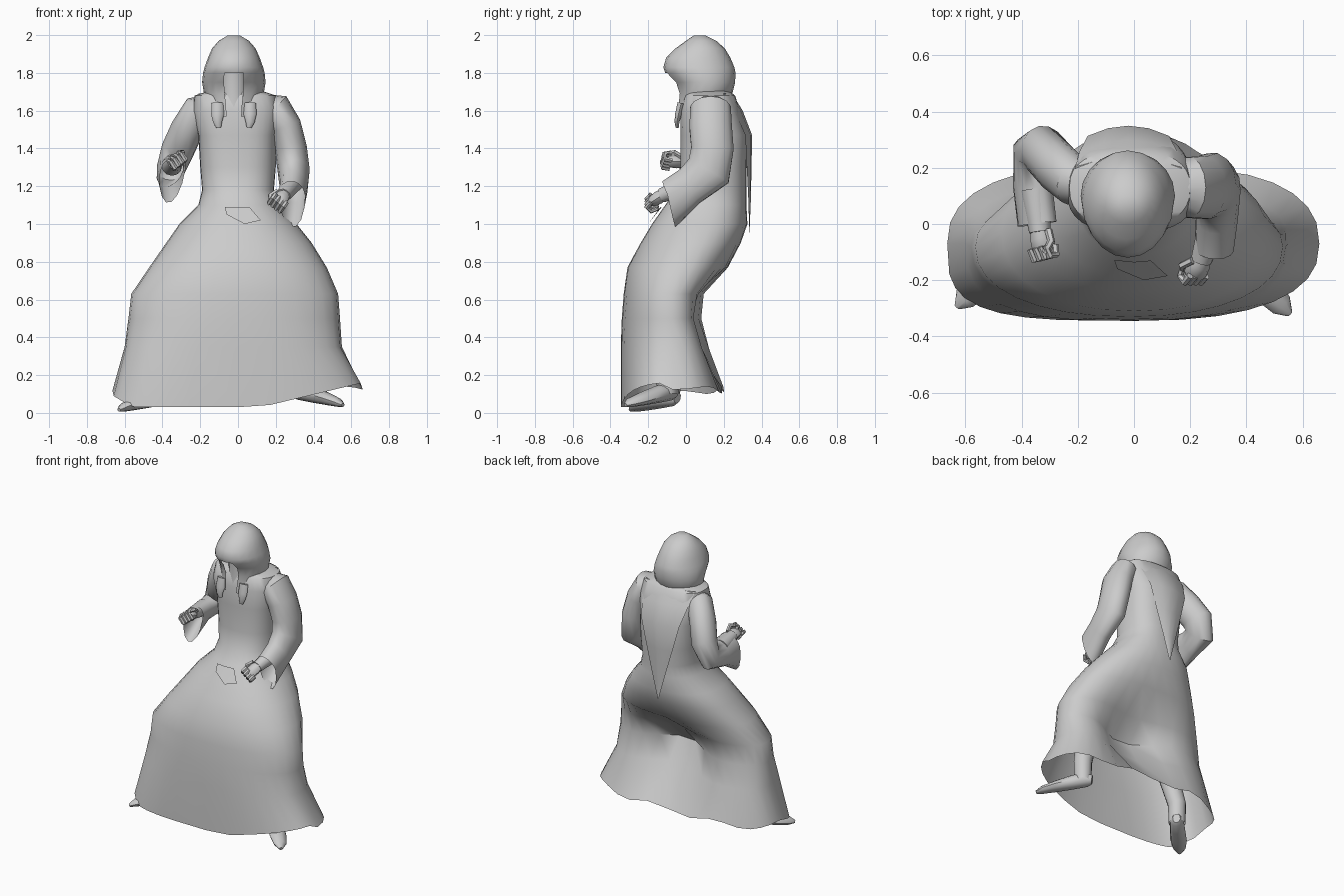
import bpy, bmesh, math
from mathutils import Vector as V

cube = bpy.data.objects.get("Cube")
if cube:
    bpy.data.objects.remove(cube, do_unlink=True)

cloth = bpy.data.materials.new("plain grey")
cloth.use_nodes = True
GREY = (0.6, 0.6, 0.6, 1)
cloth.diffuse_color = GREY
cloth.node_tree.nodes["Principled BSDF"].inputs["Base Color"].default_value = GREY


def finish(name, bm):
    bmesh.ops.recalc_face_normals(bm, faces=bm.faces)
    mesh = bpy.data.meshes.new(name)
    bm.to_mesh(mesh)
    bm.free()
    mesh.materials.append(cloth)
    obj = bpy.data.objects.new(name, mesh)
    bpy.context.collection.objects.link(obj)
    bpy.ops.object.select_all(action="DESELECT")
    obj.select_set(True)
    bpy.context.view_layer.objects.active = obj
    bpy.ops.object.shade_smooth_by_angle(angle=math.radians(45))
    return obj


def loft(name, rings, start=True, end=True, skip=None, closed=True):
    """Skin a list of point rows; skip(face centre) leaves holes."""
    bm = bmesh.new()
    rows = [[bm.verts.new(p) for p in r] for r in rings]
    n = len(rows[0])
    for a, b in zip(rows, rows[1:]):
        for i in range(n if closed else n - 1):
            j = (i + 1) % n
            quad = (a[i], a[j], b[j], b[i])
            if not (skip and skip(sum((v.co for v in quad), V()) / 4)):
                bm.faces.new(quad)
    if start:
        bm.faces.new(rows[0])
    if end:
        bm.faces.new(rows[-1])
    return finish(name, bm)


def tube(name, path, n=12, start=True, end=True):
    """Tube through (point, half width, half height) stations."""
    pts = [V(p[0]) for p in path]
    rings, side = [], V((1, 0, 0))
    for k, (p, w, h) in enumerate(path):
        d = (pts[min(k + 1, len(pts) - 1)] - pts[max(k - 1, 0)]).normalized()
        side = (side - d * side.dot(d)).normalized()
        up = side.cross(d)
        rings.append([pts[k] + side * w * math.cos(t) + up * h * math.sin(t)
                      for t in (2 * math.pi * i / n for i in range(n))])
    return loft(name, rings, start, end)


def power(v, e):
    return math.copysign(abs(v) ** e, v)


def section(z, xl, xr, yf, yb, yc, dip=0, e=0.9, skew=0, n=32):
    """Horizontal outline; dip hollows the back, skew squares the front right."""
    out = []
    for i in range(n):
        t = 2 * math.pi * i / n
        c, s = math.cos(t), math.sin(t)
        k = e - skew if c < 0 and s < 0 else e
        c, s = power(c, k), power(s, k)
        x = (xl + xr) / 2 + (xr - xl) / 2 * c
        y = yc + s * ((yb - yc) if s > 0 else (yc - yf))
        if s > 0:
            y -= dip * math.exp(-((x - .05) / 0.25) ** 2)
        out.append((x, y, z))
    return out


# Hem: uneven, raised at the sides and the back
def hem_height(p):
    x, y, z = p
    if y < -.12:
        z += max(0, x - .12) * .24 + max(0, -x - .56) * .6
    else:
        z += .09 + .02 * math.sin(x * 14)
    return x, y, z


# Robe: torso flowing into the wide skirt, open at the hem
robe = [
    section(1.71, -.14, .11, .01, .22, .12),
    section(1.68, -.23, .20, -.01, .26, .13, e=.8),
    section(1.60, -.24, .22, -.03, .285, .13, e=.75),
    section(1.47, -.21, .20, -.03, .325, .14, e=.75),
    section(1.30, -.20, .20, -.03, .32, .14, e=.8),
    section(1.18, -.19, .19, -.05, .32, .13, e=.85),
    section(1.10, -.21, .22, -.11, .32, .11),
    section(1.00, -.31, .31, -.18, .325, .07),
    section(.90, -.38, .39, -.24, .29, .03),
    section(.77, -.47, .47, -.31, .24, -.03, .02),
    section(.63, -.565, .53, -.33, .13, -.08, .09),
    section(.50, -.58, .54, -.34, .13, -.08, .22),
    section(.35, -.60, .55, -.345, .16, -.07, .18, .8, .1),
    [hem_height(p) for p in section(.03, -.665, .66, -.345, .22, -.07, .03, .82, .25)],
]
loft("robe", robe, end=False)

# Long pointed panel hanging down the back
panel = [[(-.02 + w * f, y - .05 * f * f * w / .2, z) for f in (-1, -.5, 0, .5, 1)]
         for z, w, y in [(1.69, .19, .245), (1.60, .175, .30), (1.47, .145, .35),
                         (1.30, .10, .347), (1.12, .05, .343), (.95, .004, .336)]]
loft("back_panel", panel, start=False, end=False, closed=False)

# Small pointed flap at the front of the waist
flap = [[(-.07, -.128, 1.09), (.0, -.135, 1.09), (.06, -.13, 1.09)],
        [(-.06, -.160, 1.05), (.035, -.20, 1.0), (.12, -.185, 1.02)]]
loft("front_flap", flap, start=False, end=False, closed=False)

# Hood narrowing to the jaw, with a slot for the face
hood = [section(z, -w - .022, w - .022, f, b, (f + b) / 2, e=1, n=20)
        for z, w, f, b in [(1.57, .125, -.05, .17), (1.63, .135, -.045, .20), (1.69, .158, -.04, .245),
                           (1.75, .168, -.06, .26), (1.80, .163, -.11, .262), (1.83, .155, -.12, .256),
                           (1.88, .137, -.105, .235), (1.93, .115, -.055, .205),
                           (1.97, .08, 0, .16), (1.997, .035, .04, .105)]]


def face_slot(c):
    return c.y < .02 and c.z < 1.81 and abs(c.x + .022) < .04


loft("hood", hood, start=False, skip=face_slot)
tube("neck", [((-.022, .06, 1.58), .09, .09), ((-.022, .06, 1.70), .075, .075),
              ((-.022, .05, 1.84), .07, .08)])
tube("collar", [((-.08, -.03, 1.615), .012, .015), ((.035, -.03, 1.615), .012, .015)], n=6)
for side, name in ((-1, "right"), (1, "left")):
    tube(name + "_hood_tip", [((-.022 + side * .085, -.025, 1.64), .032, .02),
                              ((-.022 + side * .086, -.04, 1.58), .034, .018),
                              ((-.022 + side * .086, -.048, 1.54), .024, .013),
                              ((-.022 + side * .08, -.046, 1.51), .013, .008)], n=8)


# Sleeves: bell shaped, drooping to a point below the wrist
def sleeve(name, path, droop):
    obj = tube(name, path, n=14, end=False)
    verts = obj.data.vertices[-14:]
    mid = sum((v.co for v in verts), V()) / 14
    for v in verts:
        if v.co.z < mid.z - .02:
            v.co.z -= droop * (mid.z - v.co.z) / path[-1][2]


sleeve("right_sleeve", [((-.15, .13, 1.62), .06, .06), ((-.21, .15, 1.60), .085, .09),
                        ((-.27, .20, 1.50), .085, .10), ((-.32, .255, 1.39), .085, .10),
                        ((-.35, .24, 1.30), .075, .10), ((-.36, .13, 1.28), .062, .09),
                        ((-.345, .0, 1.285), .06, .09)], .10)
sleeve("left_sleeve", [((.13, .13, 1.63), .06, .06), ((.195, .13, 1.61), .09, .11),
                       ((.25, .13, 1.52), .085, .115), ((.28, .14, 1.40), .085, .115),
                       ((.295, .12, 1.28), .085, .125), ((.295, .02, 1.20), .075, .105),
                       ((.285, -.09, 1.15), .07, .085)], .10)


# Forearms and closed fists
def hand(name, elbow, wrist, ahead, across):
    w, d = V(wrist), V(ahead).normalized()
    s = V(across)
    s = (s - d * s.dot(d)).normalized()
    u = s.cross(d)
    tube(name + "_forearm", [(elbow, .055, .055), (w, .038, .038)])
    tube(name + "_palm", [(w - d * .02, .03, .03), (w + d * .02, .04, .035),
                          (w + d * .06, .042, .03), (w + d * .075, .03, .02)], n=8)
    for k in range(4):
        b = w + s * (.024 * (k - 1.5)) + d * .055
        tube(f"{name}_finger_{k}", [(b + u * .02, .013, .013), (b + d * .035 + u * .012, .014, .014),
                                    (b + d * .035 - u * .025, .013, .013),
                                    (b - d * .005 - u * .035, .01, .01)], n=6)
    b = w + s * .04
    tube(name + "_thumb", [(b, .014, .014), (b + d * .04 + s * .015 - u * .02, .014, .014),
                           (b + d * .075 - s * .015 - u * .035, .01, .01)], n=6)


hand("right_hand", (-.35, .12, 1.31), (-.335, -.03, 1.33), (.25, -1, 0), (.8, 0, .6))
hand("left_hand", (.29, .03, 1.22), (.24, -.13, 1.15), (-.35, -.7, -.45), (-.8, 0, .6))


# Legs and pointed shoes
def leg(name, heel, toe):
    h, t = V(heel), V(toe)
    ankle = h.lerp(t, .15) + V((0, 0, .06))
    tube(name + "_leg", [(ankle - V((0, 0, .04)), .055, .055), (ankle + V((0, 0, .1)), .06, .06),
                         (V((h.x * .95, -.12, .45)), .07, .07)], start=False)
    tube(name + "_shoe", [(h.lerp(t, f) + V((0, 0, r * .6)), wd, r) for f, wd, r in
                          ((-.02, .025, .03), (.08, .045, .05), (.35, .05, .045), (.65, .055, .034),
                           (.88, .042, .024), (1, .012, .01))], n=10)


leg("right", (-.40, -.05, .06), (-.63, -.295, .01))
leg("left", (.31, -.06, .09), (.555, -.32, .035))
